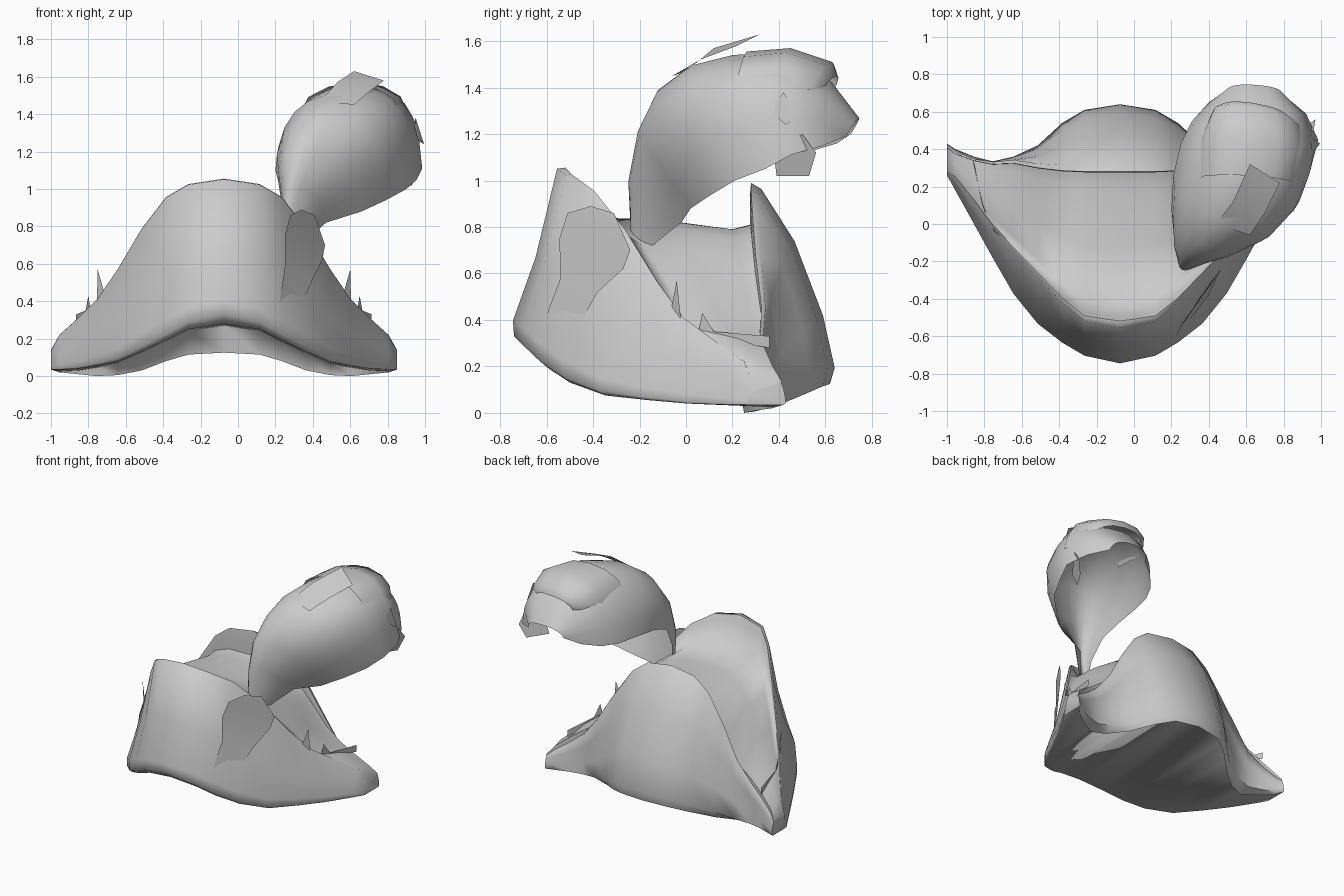
import bpy, math
from mathutils import Vector

CX = -0.075  # symmetry plane of the hat
felt = bpy.data.materials.new("pale_grey")
felt.diffuse_color = (0.6, 0.6, 0.6, 1)


def make(name, verts, faces, angle=50):
    me = bpy.data.meshes.new(name)
    me.from_pydata([tuple(v) for v in verts], [], faces)
    me.materials.append(felt)
    ob = bpy.data.objects.new(name, me)
    bpy.context.collection.objects.link(ob)
    bpy.ops.object.select_all(action='DESELECT')
    ob.select_set(True)
    bpy.context.view_layer.objects.active = ob
    bpy.ops.object.shade_smooth_by_angle(angle=math.radians(angle))
    return ob


# Hat stations: offset, front bottom y z, front rim y z, crown z front back,
# back rim y z, back bulge y, back bottom y z
STATIONS = [
    (0.00, -.74, .28, -.555, 1.06, .84, .79, .28, .99, .64, .62, .125),
    (0.19, -.70, .25, -.52, 1.03, .835, .79, .28, .96, .61, .59, .115),
    (0.31, -.63, .19, -.42, .96, .81, .75, .285, .87, .54, .51, .08),
    (0.44, -.53, .13, -.28, .79, .72, .60, .30, .68, .42, .39, .03),
    (0.57, -.37, .075, -.14, .57, .54, .42, .325, .46, .36, .29, .005),
    (0.68, -.18, .055, -.02, .41, .39, .35, .32, .32, .335, .25, .0),
    (0.78, .00, .04, .12, .31, .31, .28, .34, .24, .36, .30, .01),
    (0.88, .18, .035, .25, .22, .22, .20, .375, .17, .40, .37, .02),
    (0.925, .26, .035, .28, .13, .14, .14, .41, .13, .43, .42, .035),
]


def section(st):
    u, fy, fz, ry, rz, cf, cb, by, bz, oy, ey, ez = st
    k = max(0.0, 1 - u / .925)           # shape fades towards the tips
    t = .045 * k                          # rim thickness
    mix = lambda a, b, f: a + (b - a) * f
    hb, hf = bz - ez, rz - fz
    return [
        (ey, ez),
        (oy, ez + hb * .08),
        (mix(oy, by, .14), ez + hb * .34),
        (mix(oy, by, .48), ez + hb * .71),
        (by + t, bz - t * .6), (by, bz), (by - t * .1, bz - t),
        (by - t * .1, mix(cb, bz, .1)),
        (mix(by, ry, .1), cb), (mix(by, ry, .5), mix(cb, cf, .9)),
        (mix(by, ry, .84), cf),
        (ry + t * 1.3, rz - t * 1.2), (ry + t * .8, rz - t * .1), (ry, rz - t * .2),
        (mix(fy, ry, .5), fz + hf * .5),
        (fy - .005 * k, fz + hf * .15), (fy, fz + .05 * k), (fy + .06 * k, fz),
        (ey - .03 * k, max(ez, fz - .01)),    # underside stops above the back lip
    ]


# Hat body: sections joined from the left tip to the right tip
columns = [(-s[0], s) for s in reversed(STATIONS[1:])] + [(s[0], s) for s in STATIONS]
verts, faces = [], []
for u, st in columns:
    verts += [(CX + u, y, z) for y, z in section(st)]
n = len(section(STATIONS[0]))
for i in range(len(columns) - 1):
    for j in range(n):
        a, b = i * n + j, i * n + (j + 1) % n
        faces.append((a, a + n, b + n, b))
faces.append(tuple(range(n)))
faces.append(tuple(reversed(range(len(verts) - n, len(verts)))))
make("hat_body", verts, faces, 70)


# Plume: hollow arched shell; each row is left edge, spine, right edge
def shell(name, rows, seg, fullness):
    verts, faces = [], []
    for row in rows:
        left, spine, right = map(Vector, row)
        mid, half = (left + right) / 2, (right - left) / 2
        for j in range(seg + 1):
            t = math.pi * (j / seg - .5)
            e = fullness if t > 0 else 1.0    # the right half is fuller
            c, s = max(0, math.cos(t)) ** e, math.sin(t)
            verts.append(mid + (spine - mid) * c + half * math.copysign(abs(s) ** e, s))
    for i in range(len(rows) - 1):
        for j in range(seg):
            a = i * (seg + 1) + j
            faces.append((a, a + 1, a + seg + 2, a + seg + 1))
    make(name, verts, faces, 80)


shell("plume", [
    ((.25, -.20, .72), (.27, -.235, .74), (.34, -.17, .70)),
    ((.24, -.18, .88), (.33, -.225, 1.0), (.47, -.02, .82)),
    ((.215, -.08, 1.04), (.41, -.20, 1.20), (.66, .02, .88)),
    ((.20, .08, 1.10), (.49, -.125, 1.38), (.79, .11, .94)),
    ((.21, .26, 1.12), (.54, .02, 1.495), (.90, .21, 1.00)),
    ((.25, .43, 1.12), (.58, .20, 1.54), (.955, .34, 1.05)),
    ((.31, .55, 1.13), (.62, .43, 1.555), (.985, .45, 1.11)),
    ((.40, .65, 1.16), (.64, .62, 1.43), (.92, .59, 1.15)),
    ((.50, .71, 1.20), (.63, .745, 1.27), (.80, .69, 1.19)),
], 12, .68)

# Upper layer of the plume, overhanging the tip
shell("plume_upper_layer", [
    ((.34, .24, 1.42), (.60, .26, 1.555), (.86, .21, 1.40)),
    ((.36, .46, 1.40), (.62, .45, 1.57), (.91, .40, 1.40)),
    ((.42, .60, 1.39), (.62, .63, 1.51), (.88, .53, 1.39)),
    ((.48, .63, 1.38), (.62, .65, 1.45), (.82, .58, 1.38)),
], 6, .85)

# Loose barbs around the plume
make("plume_top_barb", [(.44, 0, 1.47), (.53, .12, 1.57), (.62, .32, 1.63),
                        (.78, .22, 1.58), (.70, .06, 1.52), (.62, -.06, 1.45)],
     [(0, 1, 4, 5), (1, 2, 3, 4)])
make("plume_side_barb", [(.88, .38, 1.10), (.84, .39, 1.02), (.93, .53, 1.02),
                         (.97, .56, 1.12), (.96, .50, 1.20)], [(0, 1, 2, 3, 4)])
make("plume_edge_barb", [(.995, .43, 1.24), (.94, .36, 1.30), (.95, .42, 1.38),
                         (.92, .48, 1.28)], [(0, 1, 2, 3)])

# Small leaf laid on the front flap
leaf = [(.22, -.615, .38), (.25, -.54, .58), (.25, -.545, .75), (.28, -.51, .86),
        (.34, -.41, .89), (.41, -.31, .86), (.465, -.24, .70), (.45, -.27, .62),
        (.40, -.38, .52), (.34, -.46, .38)]
make("front_leaf", leaf, [(0, 1, 8, 9), (1, 2, 7, 8), (2, 3, 6, 7), (3, 4, 5, 6)])

# Frayed spikes on both side edges
for side, s in (("left", -1), ("right", 1)):
    for k, pts in enumerate([((.63, -.07, .41), (.675, -.04, .57), (.68, -.02, .38)),
                             ((.71, .05, .33), (.725, .07, .43), (.74, .12, .35),
                              (.79, .36, .33), (.79, .36, .28))]):
        make(f"{side}_spike_{k + 1}", [(CX + s * x, y, z) for x, y, z in pts],
             [tuple(range(len(pts)))])
